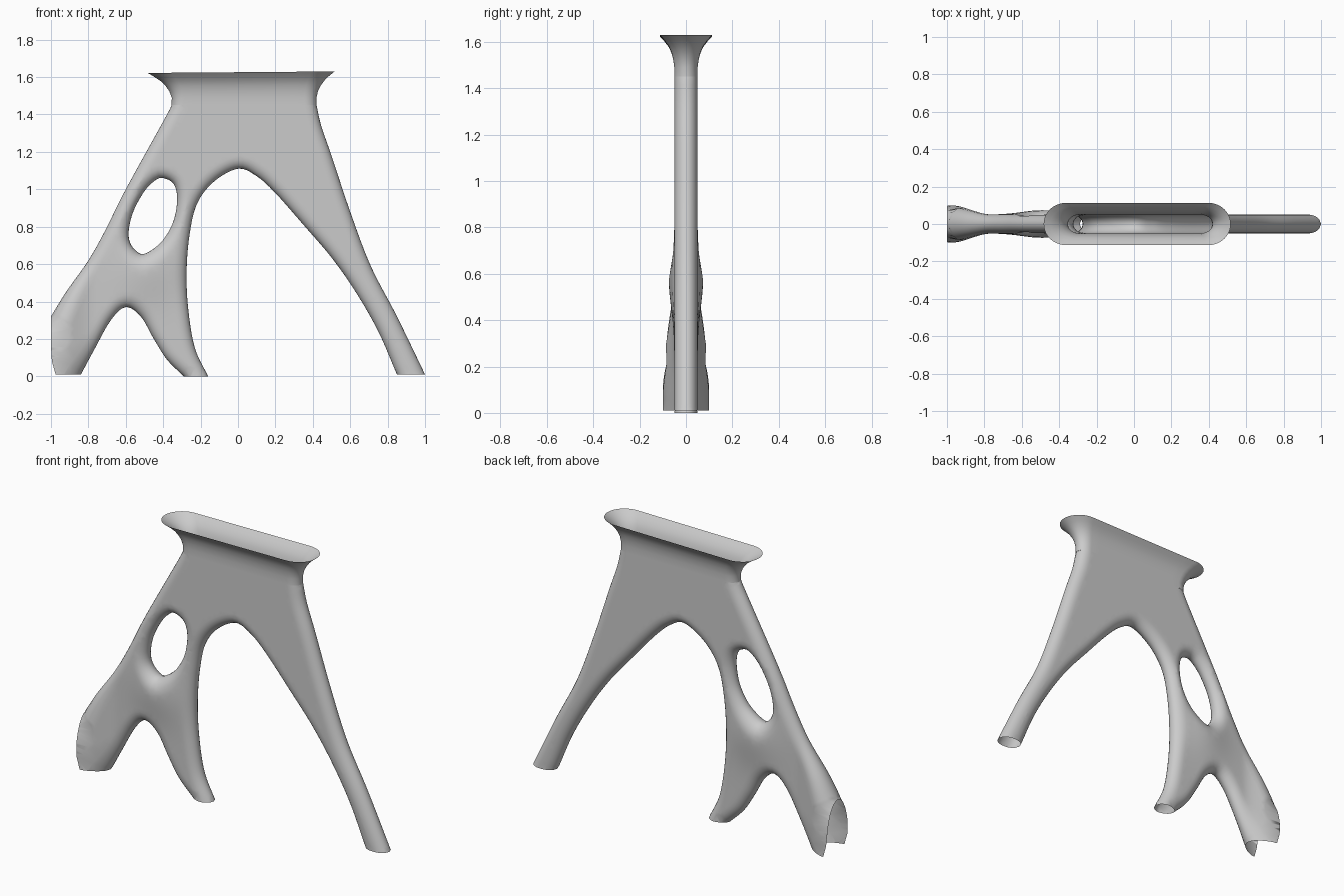
import bpy, bmesh
from math import cos, sin, pi, sqrt, exp, radians
from mathutils import Vector, kdtree
from mathutils.geometry import delaunay_2d_cdt, interpolate_bezier

if "Cube" in bpy.data.objects:
    bpy.data.objects.remove(bpy.data.objects["Cube"])

# Side curves of the silhouette (x, z); gaps between them are open cut ends
COLLAR_Z = 1.45
SIDES = [
    [(-.355, COLLAR_Z), (-.385, 1.39), (-.6, 1.0), (-.71, .78), (-.8, .62), (-.92, .45), (-1, .32)],
    [(-.84, .01), (-.77, .14), (-.68, .3), (-.6, .37), (-.52, .32), (-.45, .2), (-.38, .09), (-.29, 0)],
    [(-.16, 0), (-.23, .15), (-.265, .35), (-.275, .55), (-.26, .75), (-.22, .92), (-.13, 1.04),
     (0, 1.11), (.1, 1.07), (.2, .98), (.35, .81), (.5, .635), (.63, .45), (.75, .24), (.85, .01)],
    [(1, .01), (.85, .32), (.71, .59), (.6, .88), (.5, 1.18), (.445, 1.34), (.42, COLLAR_Z)],
]
HOLE = [(-.4, 1.06), (-.44, 1.05), (-.5, .99), (-.56, .88), (-.585, .77), (-.57, .7), (-.52, .655),
        (-.47, .67), (-.4, .73), (-.345, .83), (-.325, .95), (-.345, 1.03)]
LEFT_CUT = [(-1, .16), (-.995, .08), (-.975, .01)]


def spline(pts, step, closed=False):
    """Smooth curve through points, sampled at about the given step."""
    p = [Vector(q) for q in pts]
    if closed:
        p = [p[-1]] + p + p[:2]
    else:
        p = [2 * p[0] - p[1]] + p + [2 * p[-1] - p[-2]]
    out = []
    for a, b, c, d in zip(p, p[1:], p[2:], p[3:]):
        n = max(2, int((c - b).length / step))
        out += interpolate_bezier(b, b + (c - a) / 6, c - (d - b) / 6, c, n + 1)[:-1]
    return out if closed else out + [p[-2]]


def divide(a, b, step):
    a, b = Vector(a), Vector(b)
    n = max(2, int((b - a).length / step))
    return [a.lerp(b, i / n) for i in range(n)]


def half_thickness(p):
    x, z = p
    t = min(max((-.76 - x) / .22, 0), 1)
    foot = .05 * t * t * (3 - 2 * t)
    bulge = .024 * exp(-((x + .49) / .15) ** 2 - ((z - .58) / .17) ** 2)
    return .05 + foot + bulge


def rounding(h):
    return 1.25 * h


def rounded(d, r):
    return sqrt(max(0, 1 - (1 - min(d / r, 1)) ** 2))


# Sampled loops and cut ends
sides = [spline(s, .018) for s in SIDES]
hole = spline(HOLE, .015, True)
outer = []
for i, s in enumerate(sides):
    outer += s[:-1]
    stops = [s[-1]] + ([Vector(q) for q in LEFT_CUT] if i == 0 else []) + [sides[(i + 1) % 4][0]]
    for a, b in zip(stops, stops[1:]):
        outer += divide(a, b, .008)

# Distance lookup to the side curves, extended past the cut ends
dense = []
for s in sides:
    ext = [s[0] + (s[0] - s[1]).normalized() * .2] + s + [s[-1] + (s[-1] - s[-2]).normalized() * .2]
    for a, b in zip(ext, ext[1:]):
        dense += divide(a, b, .0015)
for a, b in zip(hole, hole[1:] + hole[:1]):
    dense += divide(a, b, .0015)
dense += [s[-1] for s in sides]
tree = kdtree.KDTree(len(dense))
for i, q in enumerate(dense):
    tree.insert((q.x, q.y, 0), i)
tree.balance()


def dist(p):
    return tree.find((p[0], p[1], 0))[2]


edge_pairs = [e for loop in (outer, hole) for e in zip(loop, loop[1:] + loop[:1])]


def inside(p):
    x, y = p
    odd = False
    for a, b in edge_pairs:
        if (a.y > y) != (b.y > y) and x < a.x + (y - a.y) * (b.x - a.x) / (b.y - a.y):
            odd = not odd
    return odd


border = kdtree.KDTree(len(outer))
for i, q in enumerate(outer):
    border.insert((q.x, q.y, 0), i)
border.balance()

# Inset rings follow the rounded edges, a grid fills the flat middle
inner = []
for loop, closed in [(s, False) for s in sides] + [(hole, True)]:
    n = len(loop)
    for i, p in enumerate(loop):
        a = loop[i - 1] if i or closed else p
        b = loop[(i + 1) % n] if i < n - 1 or closed else p
        t = (b - a).normalized()
        normal = Vector((-t.y, t.x))
        if not closed and not 0 < i < n - 1:
            continue
        if not inside(p + normal * .002):
            normal = -normal
        r = rounding(half_thickness(p))
        for k in range(1, 7):
            off = r * (1 - cos(k * pi / 12))
            q = p + normal * off
            if dist(q) > off * .96 and inside(q) and border.find((q.x, q.y, 0))[2] > min(.005, off * .9):
                inner.append(q)
for i in range(-40, 41):
    for j in range(60):
        q = Vector((i * .025 + (j % 2) * .0125, j * .025 + .005))
        if dist(q) > 1.1 * rounding(half_thickness(q)) and inside(q) and border.find((q.x, q.y, 0))[2] > .006:
            inner.append(q)

no, nh = len(outer), len(hole)
edges = [(i, (i + 1) % no) for i in range(no)] + [(no + i, no + (i + 1) % nh) for i in range(nh)]
verts, _, faces, *_ = delaunay_2d_cdt(outer + hole + inner, edges, [], 0, 1e-5)


def finish(bm, name):
    bmesh.ops.recalc_face_normals(bm, faces=bm.faces)
    mesh = bpy.data.meshes.new(name)
    bm.to_mesh(mesh)
    bm.free()
    mesh.shade_smooth()
    bpy.context.collection.objects.link(bpy.data.objects.new(name, mesh))


# Branching hollow body with three open legs
bm = bmesh.new()
front, back = [], []
for p in verts:
    h, d = half_thickness(p), dist(p)
    if d < 2e-4:
        v = bm.verts.new((p.x, 0, p.y))
        front.append(v)
        back.append(v)
    else:
        y = h * rounded(d, rounding(h))
        front.append(bm.verts.new((p.x, -y, p.y)))
        back.append(bm.verts.new((p.x, y, p.y)))
for f in faces:
    c = sum((verts[i] for i in f), Vector((0, 0))) / len(f)
    if inside(c) and any(front[i] is not back[i] for i in f):
        bm.faces.new([front[i] for i in f])
        bm.faces.new([back[i] for i in reversed(f)])
bmesh.ops.delete(bm, geom=[v for v in bm.verts if not v.link_faces], context='VERTS')
finish(bm, "branching_body")

# Flared open collar: z, left x, right x, half depth, end radius
ROWS = [(COLLAR_Z, -.355, .42, .05, .0625), (1.49, -.354, .42, .05, .065), (1.525, -.367, .428, .055, .07),
        (1.555, -.388, .444, .063, .08), (1.58, -.413, .463, .075, .09), (1.603, -.445, .487, .092, .105),
        (1.626, -.483, .517, .113, .12)]
bm = bmesh.new()
rings = []
for k, (z, xl, xr, h, r) in enumerate(ROWS):
    half = [(xl + r * (1 - cos(a * pi / 20)), h * sin(a * pi / 20)) for a in range(11)]
    half += [(xl + r + (xr - xl - 2 * r) * i / 12, h) for i in range(1, 12)]
    half += [(xr - r * (1 - cos(a * pi / 20)), h * sin(a * pi / 20)) for a in range(10, -1, -1)]
    ring = [(x, -y) for x, y in half] + [(x, y) for x, y in half[-2:0:-1]]
    rings.append([bm.verts.new((x, y, z + .008 * x * k / 6)) for x, y in ring])
for lo, hi in zip(rings, rings[1:]):
    for i in range(len(lo)):
        j = (i + 1) % len(lo)
        bm.faces.new((lo[i], lo[j], hi[j], hi[i]))
finish(bm, "flared_collar")
